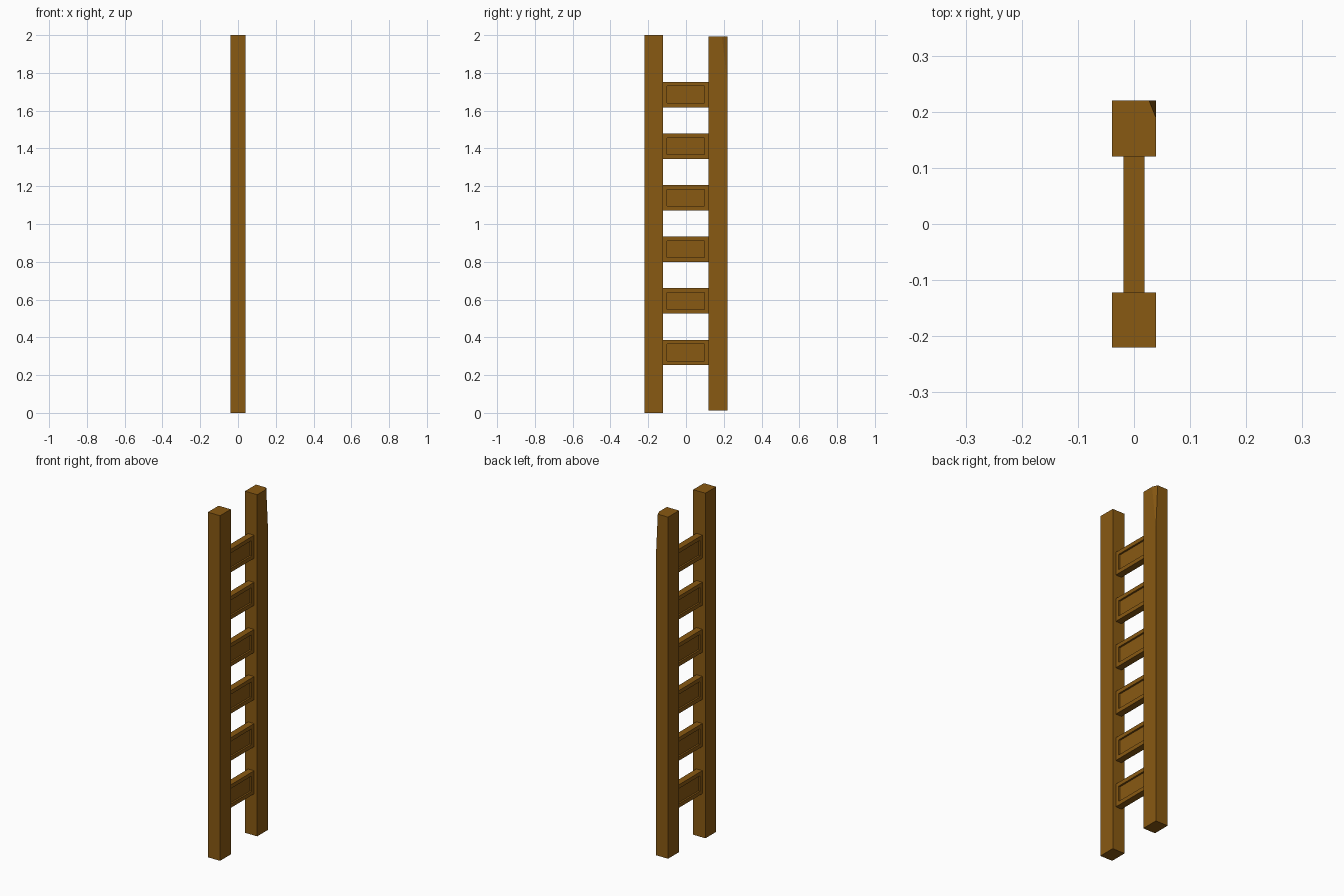
import bpy, bmesh
from mathutils import Vector

if "Cube" in bpy.data.objects:
    bpy.data.objects.remove(bpy.data.objects["Cube"])

wood = bpy.data.materials.new("brown_wood")
wood.diffuse_color = (0.25, 0.1, 0.006, 1)
wood.use_nodes = True
wood.node_tree.nodes["Principled BSDF"].inputs["Base Color"].default_value = wood.diffuse_color


def box(lo, hi):
    """bmesh box between two corners"""
    lo, hi = Vector(lo), Vector(hi)
    bm = bmesh.new()
    bmesh.ops.create_cube(bm, size=1)
    for v in bm.verts:
        v.co = (lo + hi) / 2 + v.co * (hi - lo)
    return bm


def finish(bm, name):
    bmesh.ops.recalc_face_normals(bm, faces=bm.faces[:])
    mesh = bpy.data.meshes.new(name)
    bm.to_mesh(mesh)
    bm.free()
    mesh.materials.append(wood)
    obj = bpy.data.objects.new(name, mesh)
    bpy.context.collection.objects.link(obj)
    return obj


# Front rail
finish(box((-0.039, -0.22, 0), (0.039, -0.122, 2)), "front_rail")

# Back rail, slightly shorter, with a long sliver cut off its outer top corner
bm = box((-0.039, 0.12, 0.012), (0.039, 0.22, 1.992))
a, b, c = Vector((0.027, 0.22, 1.992)), Vector((0.039, 0.19, 1.992)), Vector((0.039, 0.22, 1.74))
normal = (b - a).cross(c - a)
if normal.dot(Vector((0.039, 0.22, 1.992)) - a) < 0:
    normal.negate()
cut = bmesh.ops.bisect_plane(bm, geom=bm.verts[:] + bm.edges[:] + bm.faces[:],
                             plane_co=a, plane_no=normal, clear_outer=True)
edges = [e for e in cut["geom_cut"] if isinstance(e, bmesh.types.BMEdge)]
bmesh.ops.holes_fill(bm, edges=edges, sides=0)
finish(bm, "back_rail")

# Rungs with a recessed panel on both broad sides
for i in range(6):
    z = 0.32 + i * 0.273
    bm = box((-0.019, -0.122, z - 0.067), (0.019, 0.12, z + 0.067))
    bm.normal_update()
    sides = [f for f in bm.faces if abs(f.normal.x) > 0.9]
    bmesh.ops.inset_individual(bm, faces=sides, thickness=0.0225, use_even_offset=True)
    bmesh.ops.inset_individual(bm, faces=sides, thickness=0, depth=-0.01)
    finish(bm, f"rung_{i + 1}")
